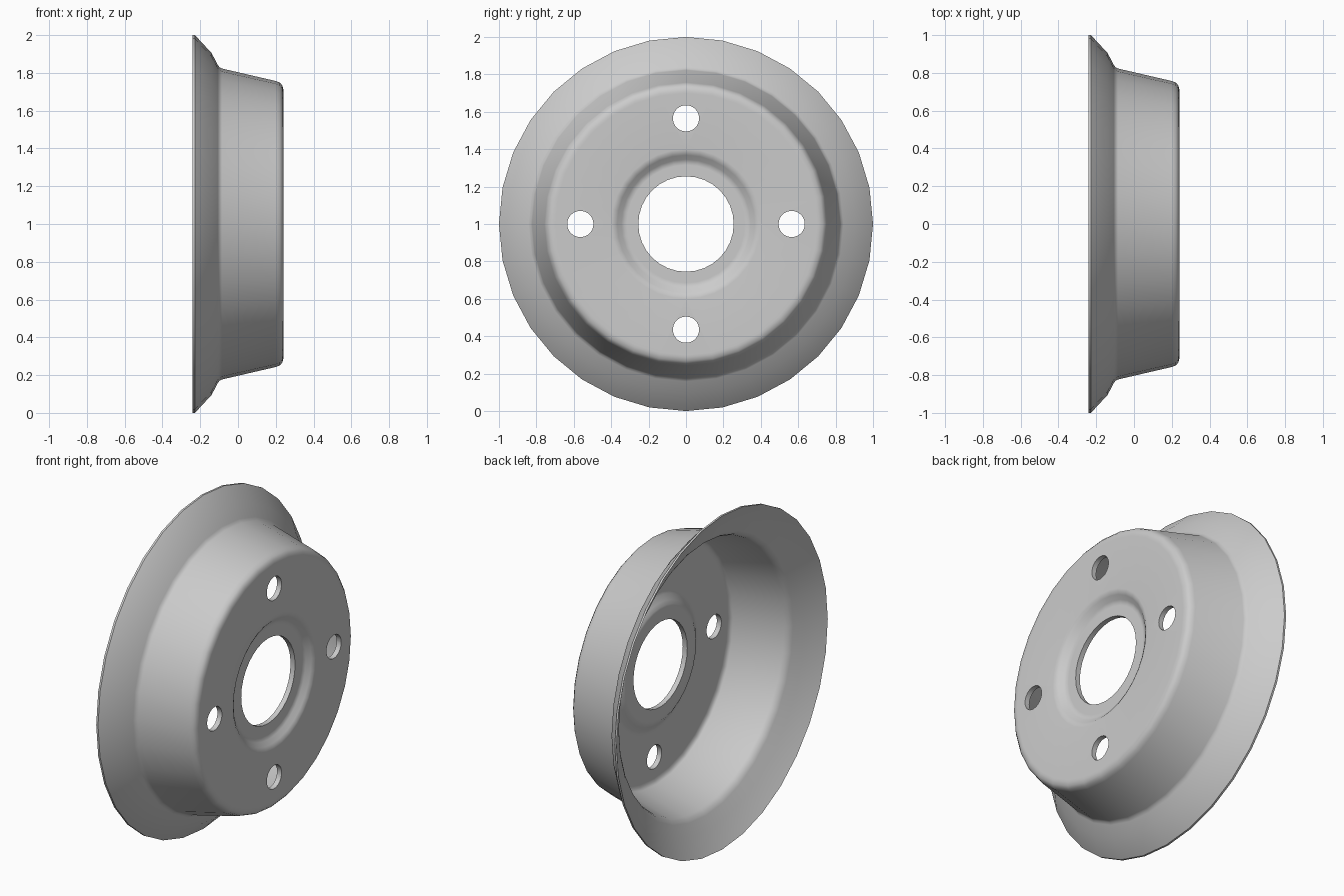
import bpy, bmesh, math
from mathutils import Matrix, Vector

cube = bpy.data.objects.get("Cube")
if cube:
    bpy.data.objects.remove(cube, do_unlink=True)

SIDES = 32
HUB_Z = 1.0

steel = bpy.data.materials.new("grey steel")
steel.use_nodes = True
colour = (0.6, 0.6, 0.6, 1)
steel.diffuse_color = colour
steel.node_tree.nodes["Principled BSDF"].inputs["Base Color"].default_value = colour


def new_object(name, bm):
    bmesh.ops.recalc_face_normals(bm, faces=bm.faces)
    mesh = bpy.data.meshes.new(name)
    bm.to_mesh(mesh)
    bm.free()
    mesh.materials.append(steel)
    obj = bpy.data.objects.new(name, mesh)
    bpy.context.collection.objects.link(obj)
    return obj


# Pressed disc section as (x, radius): outer skin, then inner skin back to the rim
outer = [(-0.24, 1.0), (-0.228, 1.0), (-0.14, 0.905), (-0.107, 0.842), (-0.098, 0.83),
         (-0.085, 0.823), (0.2, 0.757), (0.222, 0.748), (0.235, 0.733), (0.24, 0.712),
         (0.24, 0.70), (0.24, 0.40), (0.238, 0.385), (0.228, 0.368), (0.208, 0.345),
         (0.2, 0.328), (0.2, 0.315), (0.2, 0.255)]
inner = [(0.17, 0.255), (0.17, 0.325), (0.172, 0.34), (0.185, 0.36), (0.205, 0.39),
         (0.21, 0.405), (0.21, 0.42), (0.21, 0.69), (0.207, 0.71), (0.195, 0.725),
         (-0.095, 0.793), (-0.118, 0.805), (-0.132, 0.825), (-0.165, 0.89)]

bm = bmesh.new()
ring = [bm.verts.new((x, 0, r)) for x, r in outer + inner]
edges = [bm.edges.new((a, b)) for a, b in zip(ring, ring[1:] + ring[:1])]
bmesh.ops.spin(bm, geom=ring + edges, cent=(0, 0, 0), axis=(1, 0, 0),
               angle=math.tau, steps=SIDES, use_duplicate=False)
bmesh.ops.remove_doubles(bm, verts=bm.verts, dist=0.0005)
bmesh.ops.translate(bm, verts=bm.verts, vec=(0, 0, HUB_Z))
disc = new_object("wheel_disc", bm)

# Four bolt holes
bm = bmesh.new()
for i in range(4):
    turn = Matrix.Rotation(i * math.pi / 2, 4, "X")
    spot = turn @ Vector((0.22, 0, 0.565)) + Vector((0, 0, HUB_Z))
    place = Matrix.Translation(spot) @ Matrix.Rotation(math.pi / 2, 4, "Y")
    bmesh.ops.create_cone(bm, cap_ends=True, segments=SIDES, radius1=0.07,
                          radius2=0.07, depth=0.2, matrix=place)
cutter = new_object("bolt_hole_cutter", bm)
cutter.hide_render = True

cut = disc.modifiers.new("bolt holes", "BOOLEAN")
cut.operation = "DIFFERENCE"
cut.solver = "EXACT"
cut.object = cutter
bpy.ops.object.select_all(action="DESELECT")
bpy.context.view_layer.objects.active = disc
disc.select_set(True)
bpy.ops.object.modifier_apply(modifier=cut.name)
bpy.data.objects.remove(cutter, do_unlink=True)

bpy.ops.object.shade_smooth_by_angle(angle=math.radians(40))
